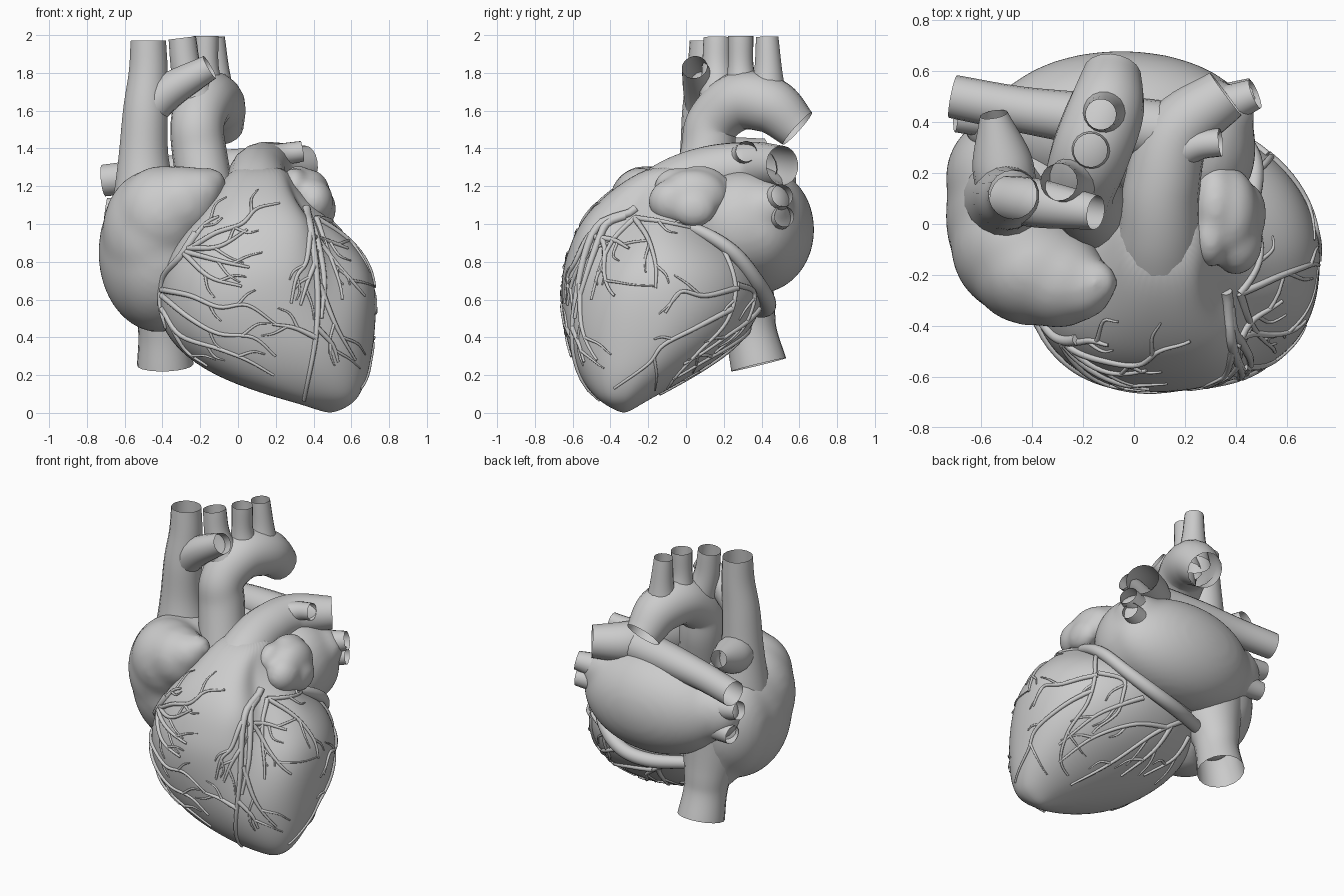
import bpy, bmesh, math, random
from mathutils import Vector
from mathutils.bvhtree import BVHTree

random.seed(4)


def link(name, data):
    ob = bpy.data.objects.new(name, data)
    bpy.context.collection.objects.link(ob)
    return ob


def spline(pts, n=8):
    """Catmull-Rom samples through points of any dimension."""
    p = [Vector(q) for q in pts]
    p = [2 * p[0] - p[1]] + p + [2 * p[-1] - p[-2]]
    out = []
    for a, b, c, d in zip(p, p[1:], p[2:], p[3:]):
        for i in range(n):
            t = i / n
            out.append(0.5 * (2 * b + (c - a) * t + (2 * a - 5 * b + 4 * c - d) * t * t
                              + (3 * b - a - 3 * c + d) * t ** 3))
    return out + [p[-2]]


def sweep(name, paths, sides=6, caps=False):
    """Round tubes along lists of (x, y, z, radius), turned into one mesh."""
    cu = bpy.data.curves.new(name, 'CURVE')
    cu.dimensions = '3D'
    cu.fill_mode = 'FULL'
    cu.bevel_depth = 1
    cu.bevel_resolution = sides
    cu.use_fill_caps = caps
    for path in paths:
        s = cu.splines.new('POLY')
        s.points.add(len(path) - 1)
        for pt, q in zip(s.points, path):
            pt.co = (q[0], q[1], q[2], 1)
            pt.radius = q[3]
    tmp = link(name + "_curve", cu)
    bpy.context.view_layer.update()
    me = bpy.data.meshes.new_from_object(tmp.evaluated_get(bpy.context.evaluated_depsgraph_get()))
    bpy.data.objects.remove(tmp)
    me.shade_smooth()
    return link(name, me)


def tube(name, *pts):
    return sweep(name, [spline(pts)], 7)


def blob(name, balls, voxel=0.022, smooth=12):
    """Ellipsoids (x, y, z, rx, ry, rz) melted into one soft form."""
    bm = bmesh.new()
    for x, y, z, rx, ry, rz in balls:
        vs = bmesh.ops.create_icosphere(bm, subdivisions=4, radius=1)['verts']
        for v in vs:
            v.co = (x + rx * v.co.x, y + ry * v.co.y, z + rz * v.co.z)
    me = bpy.data.meshes.new(name)
    bm.to_mesh(me)
    bm.free()
    ob = link(name, me)
    m = ob.modifiers.new("melt", 'REMESH')
    m.mode = 'VOXEL'
    m.voxel_size = voxel
    m.use_smooth_shade = True
    m = ob.modifiers.new("soften", 'SMOOTH')
    m.iterations = smooth
    return ob


# Ventricles: horizontal slices (z, x min, x max, y min, y max)
slices = [(0.012, .43, .54, -.37, -.29), (.05, .32, .61, -.44, -.23), (.1, .13, .65, -.5, -.14),
          (.2, -.14, .69, -.57, .04), (.33, -.32, .715, -.62, .24), (.46, -.41, .73, -.65, .36),
          (.6, -.43, .735, -.67, .42), (.74, -.415, .72, -.665, .4), (.85, -.37, .665, -.63, .33),
          (.94, -.31, .59, -.595, .22), (1.02, -.24, .51, -.55, .14), (1.1, -.17, .42, -.485, .1),
          (1.2, -.1, .32, -.37, .1), (1.3, -.03, .26, -.21, .1)]
SEG = 36
bm = bmesh.new()
rings = []
for z, x0, x1, y0, y1 in slices:
    ring = []
    # valley between the two ventricles, deeper and further round towards the top
    t = min(max((z - .4) / .63, 0), 1)
    depth = .29 * t * min(1, max(0, (1.3 - z) / .2))
    valley = math.radians(-60 + 38 * t * t)
    for i in range(SEG):
        a = i * math.tau / SEG
        c, s = math.cos(a), math.sin(a)
        off = (a - valley + math.pi) % math.tau - math.pi
        k = 1 - depth * math.exp(-(off / .43) ** 2)
        e = .83 if s < 0 else (1.03 if c > 0 else .9)  # boxier in front
        ring.append(bm.verts.new(((x0 + x1) / 2 + k * (x1 - x0) / 2 * math.copysign(abs(c) ** e, c),
                                  (y0 + y1) / 2 + k * (y1 - y0) / 2 * math.copysign(abs(s) ** e, s), z)))
    rings.append(ring)
for a, b in zip(rings, rings[1:]):
    for i in range(SEG):
        j = (i + 1) % SEG
        bm.faces.new((a[i], a[j], b[j], b[i]))
for ring, tip in ((rings[0], (.485, -.33, 0)), (rings[-1], (.11, -.04, 1.31))):
    t = bm.verts.new(tip)
    for i in range(SEG):
        bm.faces.new((ring[i], ring[(i + 1) % SEG], t))
bmesh.ops.recalc_face_normals(bm, faces=bm.faces)
me = bpy.data.meshes.new("ventricles")
bm.to_mesh(me)
bm.free()
me.shade_smooth()
ventricles = link("ventricles", me)
ventricles.modifiers.new("subdivide", 'SUBSURF').levels = 2

# Atria and their auricles
blob("right_atrium", [(-.42, .03, .85, .32, .37, .425), (-.48, .18, .85, .26, .26, .35),
                      (-.45, -.08, .95, .27, .28, .34), (-.4, -.17, 1.05, .25, .23, .26),
                      (-.3, -.22, 1.11, .2, .19, .2), (-.21, -.25, 1.17, .13, .13, .13),
                      (-.15, -.23, 1.22, .09, .09, .08), (-.42, .26, .66, .17, .17, .25)], smooth=18)
blob("left_atrium", [(-.05, .38, .97, .52, .3, .34), (.25, .3, 1.0, .23, .28, .28),
                     (.28, .43, 1.09, .2, .14, .15), (-.45, .39, 1.0, .22, .15, .19)], smooth=18)
blob("left_auricle", [(.32, .07, 1.19, .095, .16, .12), (.38, .04, 1.15, .11, .18, .14),
                      (.4, -.07, 1.12, .105, .13, .12), (.45, .04, 1.08, .07, .12, .1),
                      (.3, -.05, 1.2, .075, .12, .1), (.3, .2, 1.12, .1, .14, .12)], 0.015, 20)

# Aorta, arch and the three arch branches
tube("aorta", (-.13, .02, .95, .15), (-.2, .11, 1.35, .145), (-.215, .14, 1.53, .142),
     (-.17, .28, 1.65, .155), (-.11, .45, 1.625, .15), (-.085, .59, 1.505, .115))
tube("arch_branch_front", (-.2, .18, 1.6, .12), (-.27, .165, 1.8, .083), (-.295, .165, 1.985, .073))
tube("arch_branch_middle", (-.16, .3, 1.65, .11), (-.17, .29, 1.82, .07), (-.17, .29, 1.995, .067))
tube("arch_branch_rear", (-.115, .43, 1.63, .115), (-.12, .435, 1.8, .077), (-.13, .43, 1.99, .06))

# Great veins
tube("upper_vena_cava", (-.49, .1, 1.1, .18), (-.5, .1, 1.35, .135), (-.49, .1, 1.6, .12),
     (-.475, .11, 1.8, .105), (-.475, .115, 1.97, .095))
tube("upper_vena_cava_branch", (-.5, .1, 1.56, .09), (-.37, .08, 1.7, .095), (-.15, .045, 1.83, .068))
tube("rear_vein_stub", (-.5, .14, 1.33, .12), (-.52, .26, 1.35, .115), (-.55, .43, 1.4, .055))
tube("lower_vena_cava", (-.4, .25, .75, .22), (-.395, .32, .54, .155), (-.39, .345, .42, .138),
     (-.385, .385, .255, .15))

# Pulmonary arteries
tube("pulmonary_trunk", (.1, -.17, 1.08, .2), (.1, -.03, 1.2, .165), (.11, .15, 1.27, .15),
     (.17, .36, 1.3, .135), (.36, .51, 1.31, .105))
tube("left_pulmonary_branch", (.16, .28, 1.34, .08), (.25, .31, 1.37, .06), (.34, .32, 1.385, .055))
tube("right_pulmonary_artery", (.14, .36, 1.29, .12), (-.18, .41, 1.28, .105),
     (-.45, .45, 1.26, .09), (-.71, .5, 1.23, .085))

# Pulmonary veins
for name, a, b, r in (("left_upper", (.25, .42, 1.1), (.475, .51, 1.15), .06),
                      ("left_lower", (.25, .44, 1.02), (.47, .52, 1.04), .055),
                      ("right_upper", (-.35, .4, 1.03), (-.7, .42, 1.08), .06),
                      ("right_lower", (-.35, .4, .93), (-.66, .44, .91), .06)):
    mid = [(p + q) / 2 for p, q in zip(a, b)]
    tube(name + "_pulmonary_vein", (*a, r * 2), (*mid, r * 1.35), (*b, r))

# Coronary sinus in the groove behind the left ventricle
tube("coronary_sinus", (.4, -.12, 1.03, .02), (.46, .08, .96, .032), (.465, .25, .85, .038),
     (.37, .37, .7, .042), (.2, .43, .59, .045), (0, .41, .55, .045), (-.25, .31, .56, .04))

# Coronary vessels: lines drawn in one view and cast on the ventricles
bpy.context.view_layer.update()
bvh = BVHTree.FromObject(ventricles, bpy.context.evaluated_depsgraph_get())
VIEWS = {'front': (lambda a, b: (a, -3, b), (0, 1, 0)),
         'side': (lambda a, b: (3, a, b), (-1, 0, 0)),
         'back': (lambda a, b: (a, 3, b), (0, -1, 0))}


def cast(pts, view, r):
    start, d = VIEWS[view]
    path = []
    for i, p in enumerate(pts):
        hit, n = bvh.ray_cast(Vector(start(p.x, p.y)), Vector(d))[:2]
        if hit and (not path or (hit - path[-1][0]).length < 0.25):
            path.append((hit + n * 0.003, r * (1 - 0.6 * i / len(pts))))
    return [(*h, q) for h, q in path]


def vessels(name, view, r, lines, twigs=2):
    paths = []
    for flat in lines:
        pts = spline(list(zip(flat[::2], flat[1::2])), 6)
        paths.append(cast(pts, view, r))
        for k in range(twigs):  # small side twigs
            i = int(len(pts) * (0.4 + 0.5 * k / max(twigs, 1)))
            d = (pts[i] - pts[i - 1]).normalized()
            side = Vector((-d.y, d.x)) * (1 if k % 2 else -1)
            L = random.uniform(.09, .15)
            twig = spline([pts[i], pts[i] + d * L * .5 + side * L * .4,
                           pts[i] + d * L + side * L * random.uniform(.4, .7)], 4)
            paths.append(cast(twig, view, r * .55))
    sweep(name, [p for p in paths if len(p) > 2], 2, True)


vessels("front_main_vessels", 'front', .024, [
    (.36, 1.08, .39, .92, .42, .65, .41, .39, .35, .07),
    (.37, 1.04, .42, .9, .455, .7, .44, .5),
    (-.22, .95, -.3, .83, -.39, .72, -.41, .58, -.38, .45)], 0)
vessels("front_left_branches", 'front', .016, [
    (.38, .95, .36, .8, .31, .72, .28, .58), (.41, .8, .37, .7, .33, .57),
    (.4, .93, .5, .9, .58, .87), (.42, .92, .51, .8, .6, .7, .67, .62),
    (.43, .68, .5, .5, .55, .4, .62, .28), (.42, .45, .5, .36, .53, .27),
    (.41, .4, .3, .45, .18, .47)], 2)
vessels("front_upper_right_branches", 'front', .016, [
    (-.25, .87, -.12, .95, .02, 1.0, .1, 1.08, .22, 1.11), (-.26, .87, -.1, .88, .05, .97),
    (-.27, .85, -.08, .8, .06, .77), (-.28, .84, -.15, .72, .02, .67),
    (-.25, .9, -.17, 1.0, -.1, 1.04)], 2)
vessels("front_lower_right_branches", 'front', .016, [
    (-.4, .65, -.25, .62, -.1, .56, .05, .57, .2, .47),
    (-.4, .62, -.25, .5, -.1, .42, .08, .4, .2, .3),
    (-.4, .55, -.3, .41, -.1, .34, .05, .28, .19, .2),
    (-.37, .5, -.28, .34, -.16, .25)], 2)
vessels("left_side_vessels", 'side', .016, [
    (-.27, 1.03, -.38, .92, -.45, .78, -.5, .6), (-.27, 1.03, -.2, .92, -.16, .78, -.16, .66),
    (.08, .96, .2, .85, .26, .66, .21, .48, .06, .32, -.05, .2, -.1, .13),
    (.27, .66, .1, .62, -.03, .64, -.11, .53), (.24, .55, .05, .45, -.12, .36, -.2, .26, -.38, .13),
    (.27, .68, .36, .63, .3, .45, .15, .32), (-.27, 1.03, -.12, 1.01, .06, .97)], 2)
vessels("rear_vessels", 'back', .017, [
    (-.1, .53, .08, .4, .25, .22, .4, .1), (.02, .45, .25, .4, .45, .3, .55, .18),
    (-.02, .47, .02, .33, .12, .2), (-.22, .5, -.18, .37, -.04, .25),
    (.25, .55, .38, .48, .5, .4, .6, .26)], 2)
